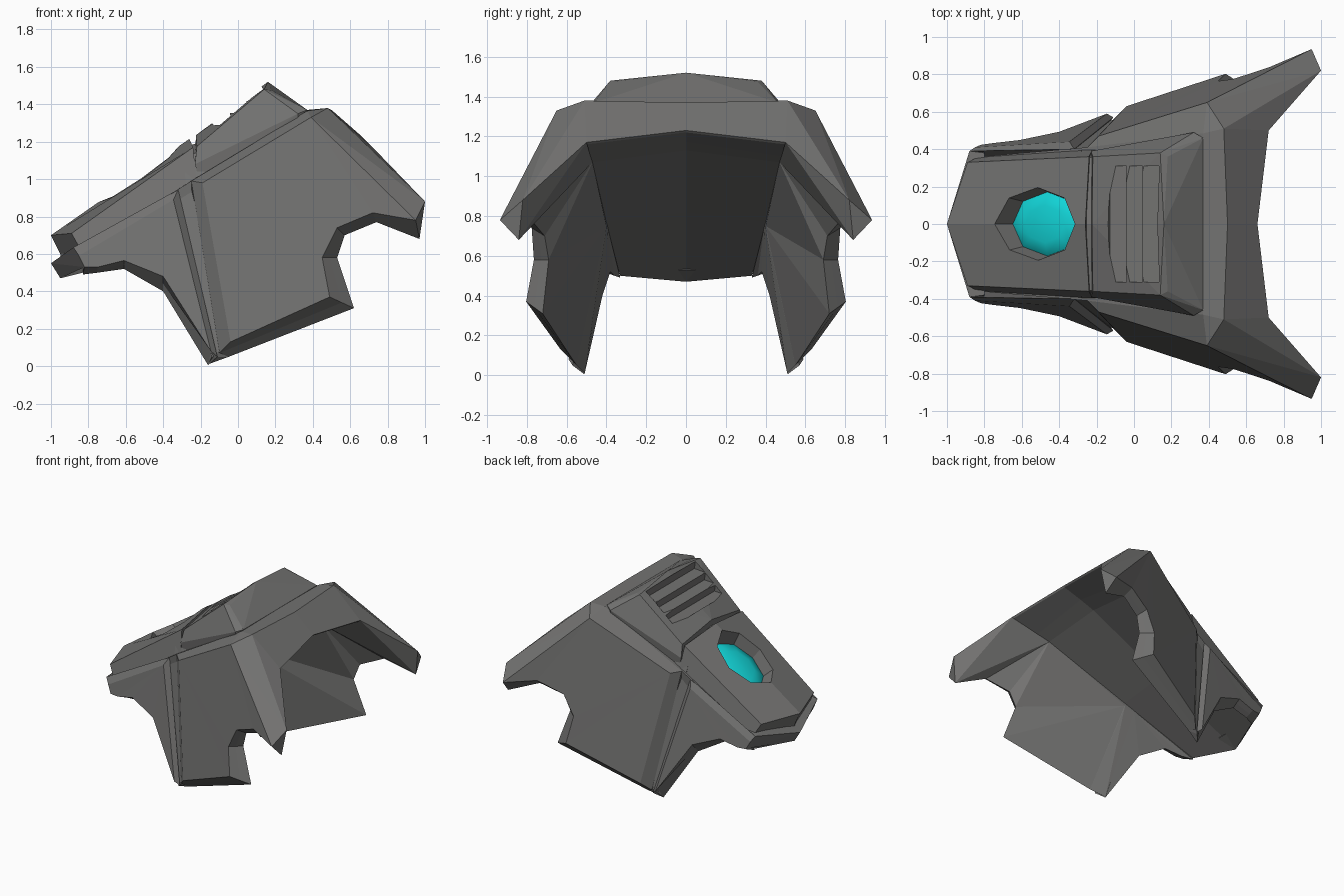
import bpy, bmesh, math
from mathutils import Vector, Matrix

if "Cube" in bpy.data.objects:
    bpy.data.objects.remove(bpy.data.objects["Cube"])


def material(name, rgb):
    m = bpy.data.materials.new(name)
    m.diffuse_color = (*rgb, 1)
    m.use_nodes = True
    m.node_tree.nodes["Principled BSDF"].inputs["Base Color"].default_value = m.diffuse_color
    return m


GREY = material("armour grey", (0.17, 0.169, 0.165))
CYAN = material("lens cyan", (0.006, 0.66, 0.68))


def finish(name, bm, mat=GREY):
    bmesh.ops.recalc_face_normals(bm, faces=bm.faces)
    me = bpy.data.meshes.new(name)
    bm.to_mesh(me)
    bm.free()
    me.materials.append(mat)
    ob = bpy.data.objects.new(name, me)
    bpy.context.collection.objects.link(ob)
    return ob


def flip(p):
    return (p[0], -p[1], p[2])


def loft(name, rings, mat=GREY, caps=None):
    """Closed solid skinned through rings of equal length; caps lists the cap faces."""
    bm = bmesh.new()
    rows = [[bm.verts.new(p) for p in r] for r in rings]
    n = len(rows[0])
    for a, b in zip(rows, rows[1:]):
        for i in range(n):
            j = (i + 1) % n
            bm.faces.new((a[i], a[j], b[j], b[i]))
    for row in (rows[0], rows[-1]):
        for c in caps or [range(n)]:
            bm.faces.new([row[i] for i in c])
    return finish(name, bm, mat)


def hull(name, pts, mat=GREY):
    bm = bmesh.new()
    for p in pts:
        bm.verts.new(p)
    r = bmesh.ops.convex_hull(bm, input=bm.verts)
    junk = {v for v in r["geom_interior"] + r["geom_unused"]
            if isinstance(v, bmesh.types.BMVert)}
    bmesh.ops.delete(bm, geom=list(junk), context='VERTS')
    bmesh.ops.dissolve_limit(bm, angle_limit=0.02, verts=bm.verts, edges=bm.edges)
    return finish(name, bm, mat)


def both(pts):
    return pts + [flip(p) for p in pts if p[1]]


def pair(build, name, data, **kw):
    """Build a part on the left and mirrored on the right."""
    build(name + "_left", data, **kw)
    nested = isinstance(data[0], list)
    build(name + "_right", [[flip(p) for p in r] for r in data] if nested
          else [flip(p) for p in data], **kw)


def mid_ring(outer, inner, fixed):
    return [fixed.get(i) or tuple(Vector(a).lerp(Vector(b), 0.5))
            for i, (a, b) in enumerate(zip(outer, inner))]


def cut(ob, cutter):
    m = ob.modifiers.new("cut", 'BOOLEAN')
    m.operation, m.solver, m.object = 'DIFFERENCE', 'EXACT', cutter
    cutter.hide_render = True
    cutter.hide_viewport = True


# rear side panels with bevelled rims and a notched back edge
outer = [(-.19, .47, .98), (.39, .65, 1.33), (.95, .935, .78), (.72, .837, .82),
         (.53, .775, .74), (.45, .764, .58), (.49, .803, .37), (-.04, .63, .13)]
inner = [(-.25, .40, .75), (.40, .47, 1.07), (.97, .84, .68), (.74, .77, .77),
         (.57, .71, .70), (.53, .69, .58), (.62, .72, .31), (-.05, .55, .05)]
mid = mid_ring(outer, inner, {0: (-.25, .41, .99), 1: (.37, .485, 1.365), 7: (-.10, .57, .07)})
pair(loft, "rear_side_panel", [outer, mid, inner],
     caps=[(1, 2, 3), (1, 3, 4), (1, 4, 5), (0, 1, 5), (0, 5, 6), (0, 6, 7)])

# front side panels (cheeks)
outer = [(-.85, .41, .59), (-.345, .44, .89), (-.145, .59, .08), (-.40, .493, .48),
         (-.61, .449, .565), (-.75, .433, .53), (-.82, .423, .53)]
inner = [(-.83, .34, .54), (-.33, .39, .73), (-.16, .51, .005), (-.40, .42, .40),
         (-.61, .38, .52), (-.75, .36, .50), (-.83, .33, .49)]
mid = mid_ring(outer, inner, {0: (-.88, .39, .635), 1: (-.32, .40, .945), 2: (-.11, .57, .05)})
pair(loft, "front_side_panel", [outer, mid, inner],
     caps=[(1, i, i + 1) for i in range(2, 6)] + [(1, 6, 0)])

# sunken seam between the side panels, flush with the inner walls
pair(hull, "seam_floor", [(-.34, .39, .93), (-.22, .41, .98), (-.10, .56, .08),
                          (-.14, .55, .05), (-.33, .39, .72), (-.25, .40, .74),
                          (-.16, .51, .01), (-.05, .55, .05)])

# flared rear wings
pair(hull, "rear_wing", [(.48, .51, 1.38), (.39, .65, 1.33), (.95, .935, .78),
                         (1.0, .82, .88), (.97, .84, .68), (.72, .50, 1.17),
                         (.40, .47, 1.07), (.37, .485, 1.365)])

# roof core: centre top, edge top, edge bottom, centre bottom at each station
stations = [
    [(-.95, 0, .60), (-.83, .36, .62), (-.83, .33, .50), (-.95, 0, .47)],
    [(-.25, 0, 1.0), (-.25, .41, .99), (-.25, .41, .77), (-.25, 0, .817)],
    [(.37, 0, 1.37), (.37, .485, 1.365), (.40, .47, 1.07), (.38, 0, 1.13)],
    [(.50, 0, 1.37), (.48, .51, 1.38), (.50, .48, 1.10), (.50, 0, 1.173)],
    [(.66, 0, 1.23), (.72, .50, 1.17), (.71, .497, 1.16), (.65, 0, 1.22)]]
halves = [(0, 1, 2, 3), (0, 3, 4, 5)]
loft("roof_core", [s + [flip(s[2]), flip(s[1])] for s in stations], caps=halves)

# lower lip of the nose
hull("nose_lip", both([(-1, 0, .55), (-.88, .39, .635), (-.82, .41, .53), (-.95, 0, .47),
                       (-.80, .38, .65), (-.91, 0, .60)]))

# raised nose plate
sections = [
    [(-1, 0, .70), (-.89, .33, .71), (-.84, .355, .62), (-.95, 0, .60)],
    [(-.26, 0, 1.215), (-.24, .36, 1.17), (-.22, .405, .97), (-.22, 0, .95)]]
plate = loft("nose_plate", [s + [flip(s[2]), flip(s[1])] for s in sections], caps=halves)

# raised crown behind the nose plate, and the shallow joint between them
crown = hull("crown", both([(-.225, 0, 1.235), (.16, 0, 1.52), (-.22, .36, 1.175),
                            (.14, .38, 1.48), (.18, .36, 1.475), (-.23, .39, 1.08),
                            (.32, .49, 1.35), (.37, .46, 1.37), (.37, 0, 1.37),
                            (-.2, .38, .96), (-.2, 0, 1.0), (.32, .46, 1.2)]))
hull("crown_joint", both([(-.29, 0, 1.17), (-.18, 0, 1.205), (-.29, .355, 1.12),
                          (-.18, .355, 1.155), (-.28, .395, .98), (-.18, .395, 1.03)]))


def slope(x, z, angle):
    """Local frame: x runs up the slope, z points out of it."""
    return Matrix.Translation((x, 0, z)) @ Matrix.Rotation(-angle, 4, 'Y')


def octagon(frame, rx, ry, depth):
    return [frame @ Vector((rx * math.cos(i * math.pi / 4),
                            ry * math.sin(i * math.pi / 4), depth)) for i in range(8)]


# octagonal lens socket and its domed lens
f = slope(-.53, 1.026, math.atan2(.515, .74))
cut(plate, loft("socket_cutter", [octagon(f, .274, .212, .04), octagon(f, .22, .168, -.13)]))
lens = loft("lens", [octagon(f, .235, .178, -.128), octagon(f, .223, .17, -.115),
                     octagon(f, .13, .10, -.095), octagon(f, .03, .023, -.088)], CYAN)
for p in lens.data.polygons:
    p.use_smooth = True

# stepped louvre vent in the crown: level treads with steep risers
f = slope(0, 1.39, math.atan2(.285, .385))
profile = [(-.165, .06), (-.165, -.005)]
for s in (-.165, -.055, .055):
    profile += [(s + .08, -.06), (s + .108, -.005)]
profile += [(.159, .06)]
cut(crown, loft("vent_cutter", [[f @ Vector((s, y, d)) for s, d in profile]
                                for y in (-.31, .31)]))
